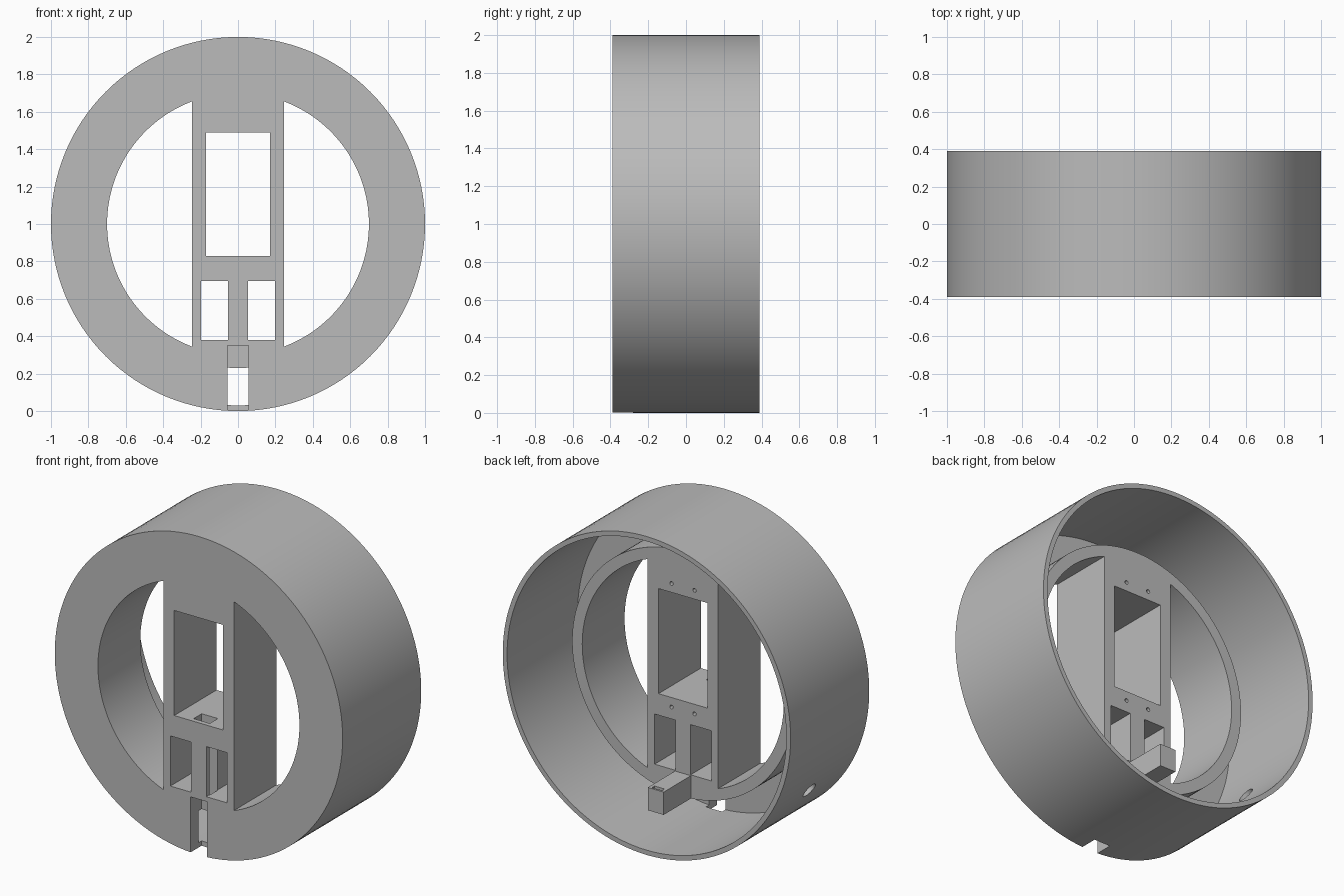
import bpy, bmesh, math
from mathutils import Matrix, Vector

cube = bpy.data.objects.get("Cube")
if cube:
    bpy.data.objects.remove(cube)

FRONT, BACK, HUB = -0.39, 0.39, 0.03   # depths of the front, rim and inner tube
SEGMENTS = 128

grey = bpy.data.materials.new("plain_grey")
grey.use_nodes = True
colour = (0.5, 0.5, 0.5, 1)
grey.diffuse_color = colour
grey.node_tree.nodes["Principled BSDF"].inputs["Base Color"].default_value = colour


def finish(bm, name):
    bmesh.ops.recalc_face_normals(bm, faces=bm.faces)
    mesh = bpy.data.meshes.new(name)
    bm.to_mesh(mesh)
    bm.free()
    mesh.materials.append(grey)
    obj = bpy.data.objects.new(name, mesh)
    bpy.context.collection.objects.link(obj)
    return obj


def box(name, x, y, z):
    bm = bmesh.new()
    size = [b - a for a, b in (x, y, z)]
    mid = [(a + b) / 2 for a, b in (x, y, z)]
    bmesh.ops.create_cube(bm, size=1, matrix=Matrix.Translation(mid) @ Matrix.Diagonal((*size, 1)))
    return finish(bm, name)


def rod(name, centre, direction, radius, length):
    bm = bmesh.new()
    turn = Vector(direction).to_track_quat("Z", "Y").to_matrix().to_4x4()
    bmesh.ops.create_cone(bm, cap_ends=True, segments=24, radius1=radius, radius2=radius,
                          depth=length, matrix=Matrix.Translation(centre) @ turn)
    return finish(bm, name)


def combine(target, tool, operation):
    mod = target.modifiers.new(tool.name, "BOOLEAN")
    mod.operation, mod.solver, mod.object = operation, "EXACT", tool
    bpy.context.view_layer.objects.active = target
    bpy.ops.object.modifier_apply(modifier=mod.name)
    bpy.data.objects.remove(tool)


# Round housing: outer shell, front plate and inner tube as one turned profile
profile = [(1, FRONT), (1, BACK), (0.97, BACK), (0.97, -0.31),
           (0.77, -0.31), (0.77, HUB), (0.7, HUB), (0.7, FRONT)]
bm = bmesh.new()
rings = []
for i in range(SEGMENTS):
    a = 2 * math.pi * i / SEGMENTS
    rings.append([bm.verts.new((r * math.cos(a), y, 1 + r * math.sin(a))) for r, y in profile])
for i, ring in enumerate(rings):
    following = rings[(i + 1) % SEGMENTS]
    for j in range(len(profile)):
        k = (j + 1) % len(profile)
        bm.faces.new((ring[j], ring[k], following[k], following[j]))
housing = finish(bm, "round_housing")

# Upright bar across the opening, and the block behind its foot
combine(housing, box("upright_bar", (-0.245, 0.245), (FRONT, HUB), (0.28, 1.72)), "UNION")
combine(housing, box("rear_block", (-0.055, 0.055), (0, 0.3), (0.232, 0.375)), "UNION")

# Windows, cable channel, bottom slot and block pocket
through = (-0.5, 0.1)
cuts = [
    ("large_window", (-0.17, 0.17), through, (0.83, 1.49)),
    ("small_window_right", (-0.197, -0.053), through, (0.38, 0.695)),
    ("small_window_left", (0.053, 0.197), through, (0.38, 0.695)),
    ("bottom_slot", (-0.056, 0.056), (-0.5, -0.28), (-0.1, 0.35)),
    ("cable_channel", (-0.056, 0.056), (-0.36, -0.28), (0.3, 0.9)),
    ("block_pocket", (-0.035, 0.035), (0.262, 0.288), (0.3, 0.4)),
]
for cut in cuts:
    combine(housing, box(*cut), "DIFFERENCE")

# Screw holes above and below the large window
for x in (-0.08, 0.08):
    for z in (0.77, 1.546):
        combine(housing, rod("screw_hole", (x, HUB, z), (0, 1, 0), 0.012, 0.2), "DIFFERENCE")

# Cable hole low in the side of the shell
angle = math.radians(211)
out = Vector((math.cos(angle), 0, math.sin(angle)))
combine(housing, rod("side_hole", out * 0.98 + Vector((0, 0, 1)), out, 0.05, 0.16), "DIFFERENCE")

# Smooth round walls with crisp edges
bpy.ops.object.select_all(action="DESELECT")
housing.select_set(True)
bpy.context.view_layer.objects.active = housing
bpy.ops.object.shade_smooth_by_angle(angle=math.radians(30))
